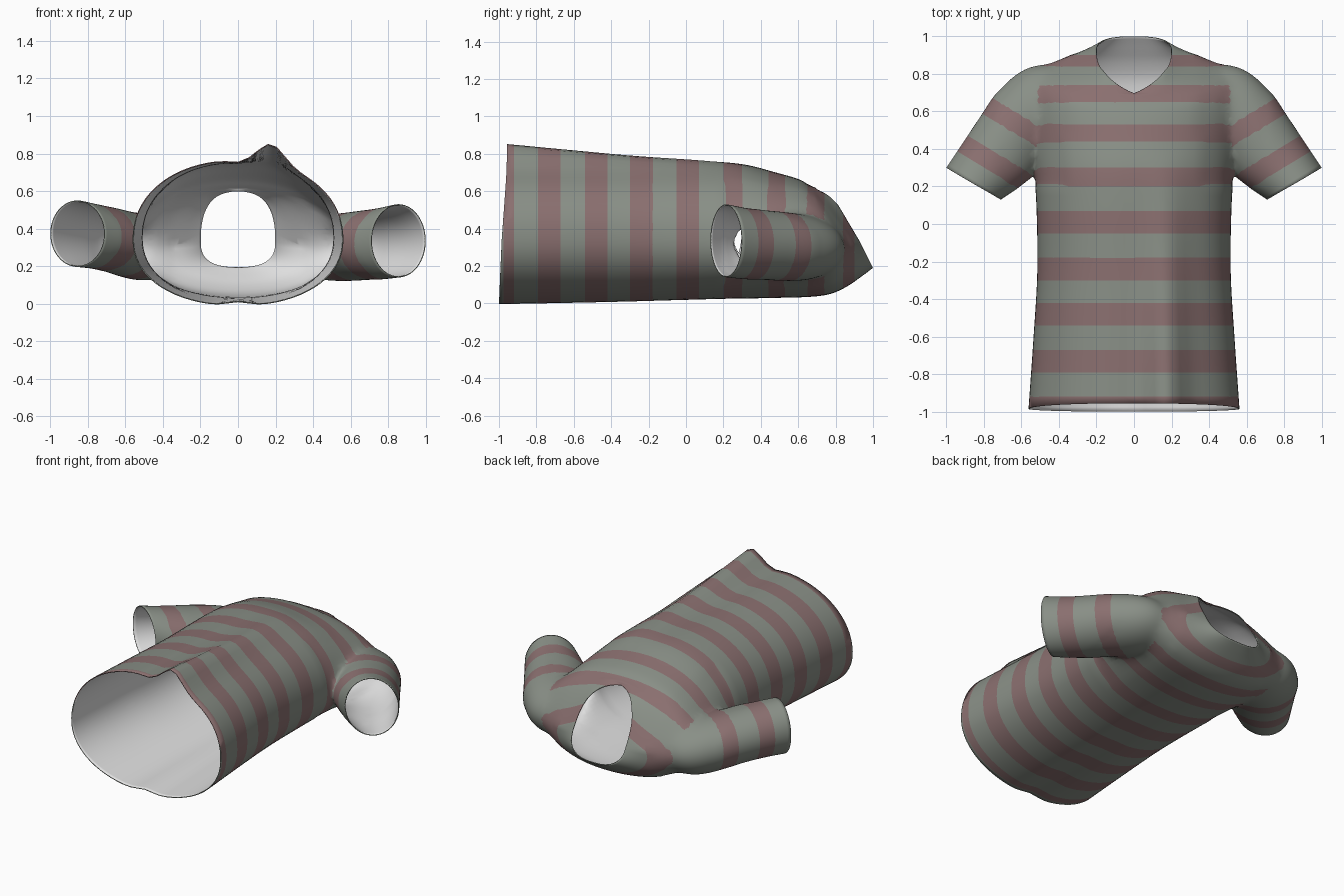
import bpy, bmesh, math
from mathutils import Vector

if "Cube" in bpy.data.objects:
    bpy.data.objects.remove(bpy.data.objects["Cube"])

N = 72          # points round each ring
STEPS = 5       # rings between two stations


def material(name, rgb):
    m = bpy.data.materials.new(name)
    m.diffuse_color = (*rgb, 1)
    m.use_nodes = True
    m.node_tree.nodes["Principled BSDF"].inputs["Base Color"].default_value = m.diffuse_color
    return m


MATS = [material("grey_green_cloth", (0.25, 0.275, 0.24)),
        material("dusty_red_stripe", (0.255, 0.16, 0.16)),
        material("pale_lining", (0.75, 0.75, 0.75))]
CLOTH, STRIPE, LINING = 0, 1, 2


def smooth_stations(rows):
    """Catmull-Rom interpolation of the station table."""
    out = []
    for i in range(len(rows) - 1):
        quad = [rows[max(i - 1, 0)], rows[i], rows[i + 1], rows[min(i + 2, len(rows) - 1)]]
        for k in range(STEPS):
            t = k / STEPS
            out.append([0.5 * (2 * b + (c - a) * t + (2 * a - 5 * b + 4 * c - d) * t * t
                               + (3 * b - a - 3 * c + d) * t ** 3) for a, b, c, d in zip(*quad)])
    out.append(list(rows[-1]))
    return out


def power(v, e):
    return math.copysign(abs(v) ** e, v)


def bell(v, width):
    return math.exp(-(v / width) ** 2)


def loft(rings):
    """Closed skin over the rings; the end caps are marked with the lining slot."""
    bm = bmesh.new()
    loops = [[bm.verts.new(p) for p in r] for r in rings]
    for a, b in zip(loops, loops[1:]):
        for i in range(N):
            j = (i + 1) % N
            bm.faces.new((a[i], a[j], b[j], b[i]))
    for ring in (loops[0], loops[-1]):
        mid = bm.verts.new(sum((v.co for v in ring), Vector()) / N)
        for i in range(N):
            bm.faces.new((ring[i], ring[(i + 1) % N], mid)).material_index = LINING
    bmesh.ops.recalc_face_normals(bm, faces=bm.faces)
    return bm


def paint_bands(bm, origin, normal, bands):
    """Cut the skin at each band edge and colour the faces between."""
    origin, normal = Vector(origin), Vector(normal).normalized()
    for d in [e for band in bands for e in band]:
        bmesh.ops.bisect_plane(bm, geom=bm.verts[:] + bm.edges[:] + bm.faces[:], dist=1e-5,
                               plane_co=origin + normal * d, plane_no=normal)
    for f in bm.faces:
        d = (f.calc_center_median() - origin).dot(normal)
        if f.material_index != LINING and any(lo < d < hi for lo, hi in bands):
            f.material_index = STRIPE


def to_object(bm, name):
    me = bpy.data.meshes.new(name)
    bm.to_mesh(me)
    bm.free()
    for m in MATS:
        me.materials.append(m)
    ob = bpy.data.objects.new(name, me)
    bpy.context.collection.objects.link(ob)
    return ob


# Torso: y at front / side / back, half width, z low / middle / high, roundness
TORSO = [(-.955, -.985, -1.0, .562, -.012, .34, .765, 2.15),
         (-.6, -.6, -.6, .535, -.004, .35, .76, 2.15),
         (-.25, -.25, -.25, .515, .005, .35, .755, 2.15),
         (.1, .1, .1, .52, .018, .34, .755, 2.15),
         (.3, .3, .3, .535, .025, .33, .745, 2.1),
         (.48, .5, .5, .55, .03, .32, .70, 2.1),
         (.60, .70, .66, .56, .035, .31, .665, 2.1),
         (.655, .81, .77, .54, .05, .31, .635, 2.1),
         (.69, .87, .86, .43, .09, .31, .62, 2.2),
         (.73, .91, .94, .29, .145, .32, .608, 2.4),
         (.77, .93, 1.0, .20, .19, .33, .60, 2.6)]


def torso_ring(row, v_depth):
    yf, ys, yb, hw, zl, zm, zh, e = row
    pts = []
    for i in range(N):
        a = 2 * math.pi * i / N
        u = power(math.sin(a), 2 / e)
        x = hw * power(math.cos(a), 2 / e)
        y = ys + (yf - ys) * u if u > 0 else ys + (ys - yb) * u
        z = zm + (zh - zm if u > 0 else zm - zl) * u
        fade = min(1, max(0, (.4 - y) / 1.35))
        if u > 0:
            # V neck dip and the soft fold running up from the front hem
            y -= v_depth * max(0, 1 - abs(x) / .16)
            z += (.108 * bell(x - .18, .095) - .012 * bell(x, .06)) * fade * u
        else:
            # slight hollow along the middle of the back
            z -= .02 * bell(x, .08) * fade * u
        pts.append((x, y, z))
    return pts


rows = smooth_stations(TORSO)
last = len(rows) - 1
bm = loft([torso_ring(r, .075 * max(0, 1 - (last - i) / (2 * STEPS))) for i, r in enumerate(rows)])
paint_bands(bm, (0, 0, 0), (0, 1, 0),
            [(-.975, -.92), (-.79, -.67), (-.54, -.42), (-.30, -.18), (-.05, .07),
             (.20, .30), (.44, .53), (.65, .74), (.84, .90)])
shirt = to_object(bm, "striped_shirt")

# Sleeves: outer edge x, y, inner edge x, y, z low / high, extra height on the left
SLEEVE = [(1.0, .30, .71, .13, .14, .53, .04),
          (.91, .435, .62, .19, .13, .51, .04),
          (.82, .57, .54, .25, .125, .50, .03),
          (.735, .695, .48, .33, .12, .49, .015),
          (.63, .80, .38, .42, .12, .475, .0),
          (.51, .85, .30, .46, .14, .45, .0),
          (.38, .81, .20, .50, .18, .43, .0)]


def sleeve_ring(row, side):
    xo, yo, xi, yi, zl, zh, lift = row
    if side < 0:
        zl, zh = zl + lift * 1.4, zh + lift * .5
    pts = []
    for i in range(N):
        a = 2 * math.pi * i / N
        t = (1 + math.cos(a)) / 2
        pts.append((side * (xi + (xo - xi) * t), yi + (yo - yi) * t,
                    (zl + zh) / 2 + (zh - zl) / 2 * math.sin(a)))
    return pts


sleeves = []
for side, name in ((1, "right_sleeve"), (-1, "left_sleeve")):
    bm = loft([sleeve_ring(r, side) for r in smooth_stations(SLEEVE)])
    paint_bands(bm, (side * .99, .30, 0), (-side * .52, .855, 0), [(.10, .20), (.34, .44)])
    ob = to_object(bm, name)
    ob.hide_render = True
    mod = shirt.modifiers.new(name, 'BOOLEAN')
    mod.operation = 'UNION'
    mod.solver = 'EXACT'
    mod.object = ob
    sleeves.append(ob)

# Join the sleeves to the torso, then open hem, neck and cuffs
dg = bpy.context.evaluated_depsgraph_get()
joined = bpy.data.meshes.new_from_object(shirt.evaluated_get(dg))
shirt.modifiers.clear()
shirt.data = joined
for ob in sleeves:
    bpy.data.objects.remove(ob)
bm = bmesh.new()
bm.from_mesh(joined)
bmesh.ops.delete(bm, geom=[f for f in bm.faces if f.material_index == LINING], context='FACES')

# Soften the armhole seams into one flowing cloth
bmesh.ops.remove_doubles(bm, verts=bm.verts[:], dist=.003)
seam = [v for v in bm.verts if .36 < abs(v.co.x) < .72 and v.co.y > .2 and not v.is_boundary]
for _ in range(12):
    bmesh.ops.smooth_vert(bm, verts=seam, factor=.5,
                          use_axis_x=True, use_axis_y=True, use_axis_z=True)
for f in bm.faces:
    f.smooth = True
bm.to_mesh(joined)
bm.free()

# Pale inside of the cloth
lining = shirt.modifiers.new("lining", 'SOLIDIFY')
lining.thickness = .006
lining.offset = -1
lining.material_offset = LINING
